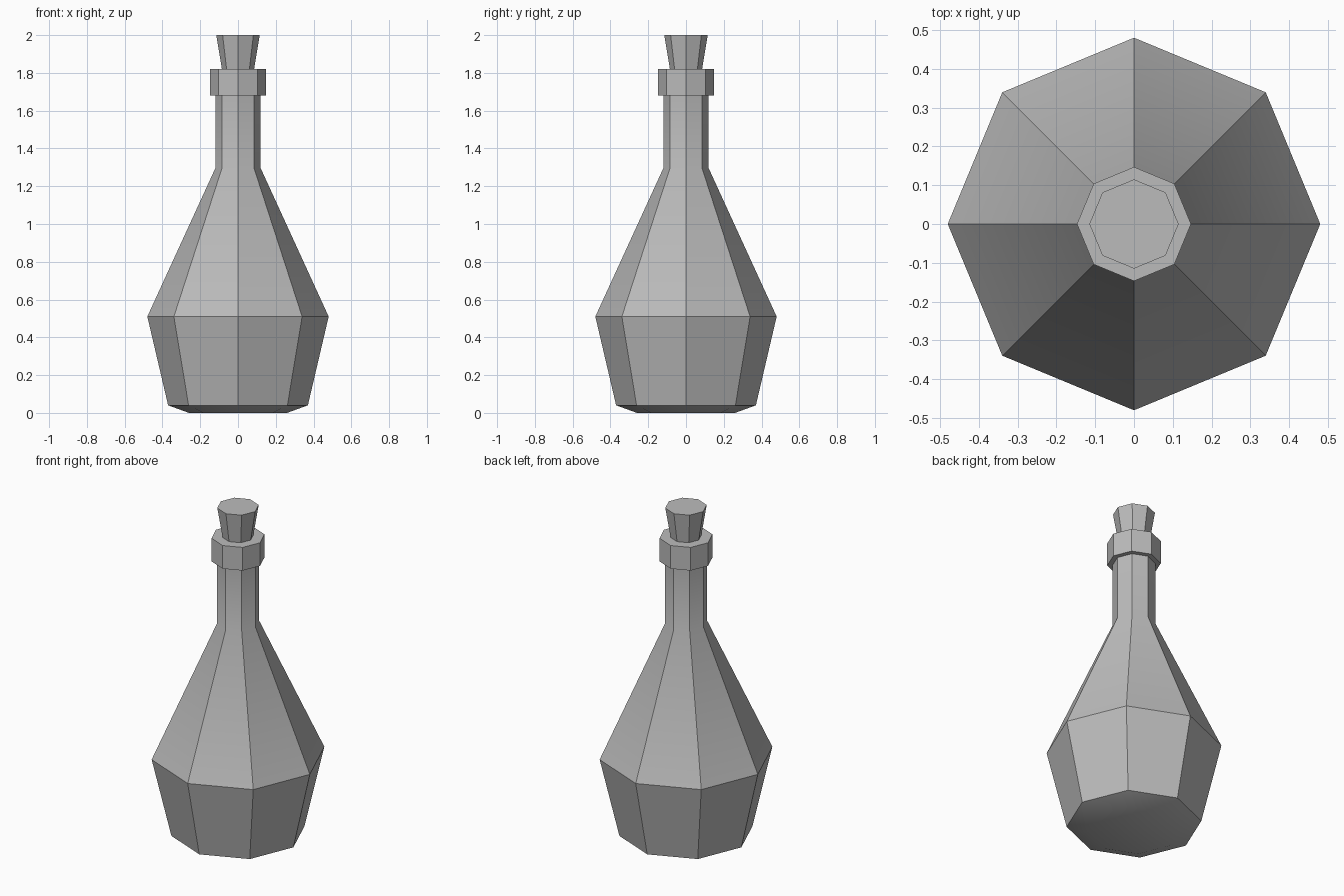
import bpy
import bmesh
from math import cos, sin, tau, radians

SIDES = 8

cube = bpy.data.objects.get("Cube")
if cube:
    bpy.data.objects.remove(cube, do_unlink=True)

# One plain grey for every part
grey = bpy.data.materials.new("plain_grey")
grey.use_nodes = True
grey.diffuse_color = (0.5, 0.5, 0.5, 1)
grey.node_tree.nodes["Principled BSDF"].inputs["Base Color"].default_value = grey.diffuse_color


def turned_part(name, profile):
    """Eight-sided solid from (radius, height) pairs, listed bottom to top."""
    bm = bmesh.new()
    rings = [[bm.verts.new((r * cos(tau * i / SIDES), r * sin(tau * i / SIDES), z))
              for i in range(SIDES)] for r, z in profile]
    for low, high in zip(rings, rings[1:]):
        for i in range(SIDES):
            j = (i + 1) % SIDES
            bm.faces.new((low[i], low[j], high[j], high[i]))
    bm.faces.new(rings[0][::-1])
    bm.faces.new(rings[-1])
    mesh = bpy.data.meshes.new(name)
    bm.to_mesh(mesh)
    bm.free()
    mesh.materials.append(grey)
    obj = bpy.data.objects.new(name, mesh)
    bpy.context.collection.objects.link(obj)
    # Soften only the shallow creases at the base and neck
    bpy.ops.object.select_all(action='DESELECT')
    obj.select_set(True)
    bpy.context.view_layer.objects.active = obj
    bpy.ops.object.shade_smooth_by_angle(angle=radians(30))
    return obj


# Bottle: chamfered base, flared belly, long shoulder, straight neck and rim collar
turned_part("bottle", [(0.26, 0), (0.37, 0.04), (0.48, 0.51), (0.118, 1.3),
                       (0.118, 1.68), (0.147, 1.68), (0.147, 1.82)])

# Tapered stopper, seated slightly into the rim
turned_part("stopper", [(0.082, 1.8), (0.115, 2.0)])
